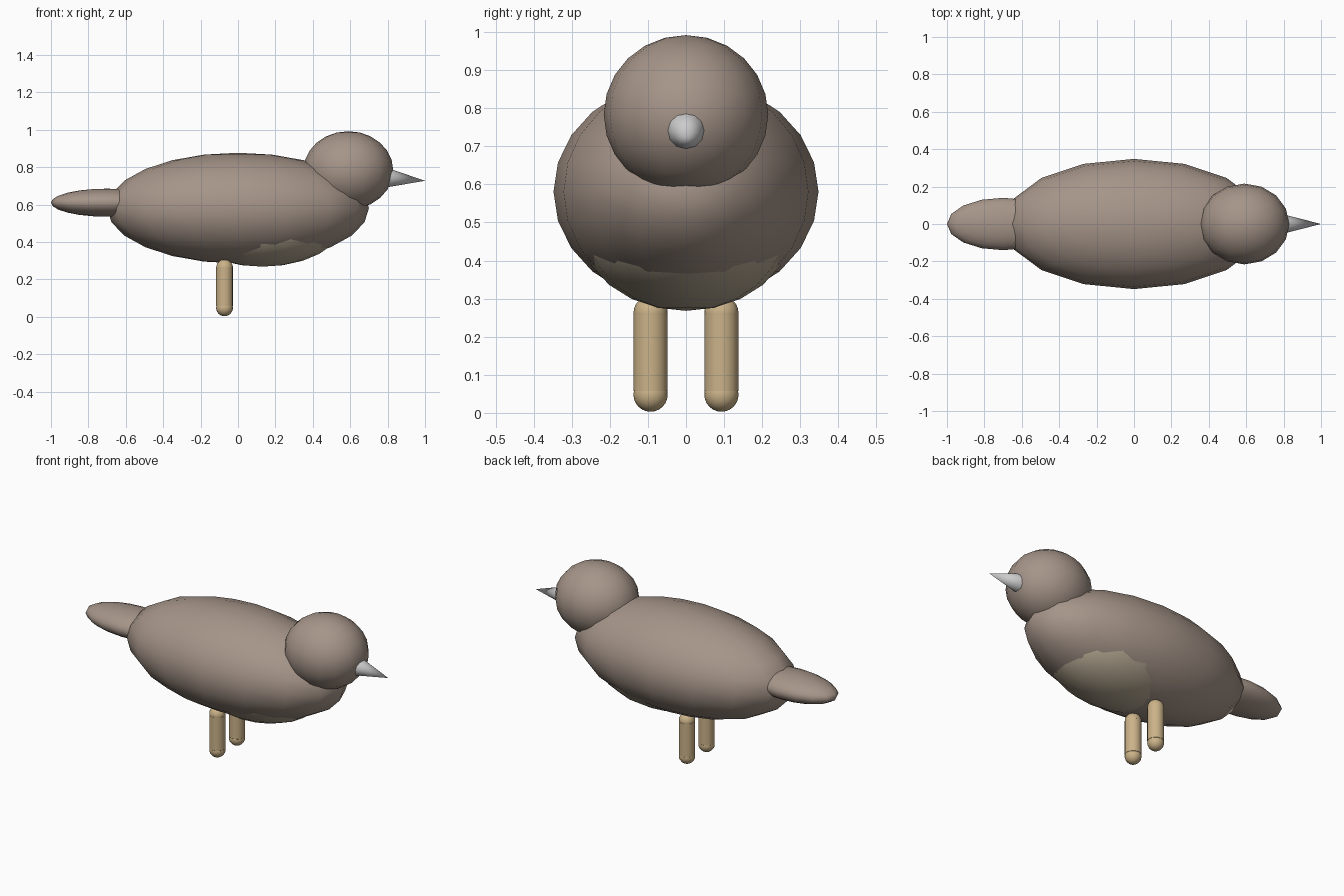
import bpy
from math import radians, pi

if "Cube" in bpy.data.objects:
    bpy.data.objects.remove(bpy.data.objects["Cube"])


def paint(name, rgb):
    m = bpy.data.materials.new(name)
    m.diffuse_color = (*rgb, 1)
    m.use_nodes = True
    m.node_tree.nodes["Principled BSDF"].inputs["Base Color"].default_value = m.diffuse_color
    return m


brown = paint("brown_plumage", (0.38, 0.30, 0.25))
buff = paint("buff_belly", (0.45, 0.38, 0.28))
tan = paint("tan_legs", (0.60, 0.45, 0.25))


def finish(name, mat=None, angle=40):
    ob = bpy.context.object
    ob.name = name
    if mat:
        ob.data.materials.append(mat)
    bpy.ops.object.transform_apply(location=False, rotation=True, scale=True)
    bpy.ops.object.shade_smooth_by_angle(angle=radians(angle))
    return ob


def ellipsoid(name, centre, radii, mat, tilt=0, segments=16, rings=12):
    bpy.ops.mesh.primitive_uv_sphere_add(segments=segments, ring_count=rings,
                                         radius=1, location=centre)
    ob = bpy.context.object
    ob.scale = radii
    ob.rotation_euler = (0, tilt, 0)
    return finish(name, mat, 60)


# Plumage masses
ellipsoid("body", (0, 0, 0.581), (0.70, 0.348, 0.296), brown)
ellipsoid("belly", (0.13, 0, 0.50), (0.43, 0.285, 0.232), buff)
ellipsoid("head", (0.59, 0, 0.783), (0.24, 0.216, 0.209), brown)
ellipsoid("tail", (-0.70, 0, 0.610), (0.30, 0.14, 0.075), brown)

# Beak: cone pointing forward and slightly down
bpy.ops.mesh.primitive_cone_add(vertices=12, radius1=0.051, radius2=0, depth=0.20,
                                location=(0.90, 0, 0.735),
                                rotation=(0, pi / 2 + 0.08, 0))
finish("beak")

# Legs: rounded rods with a ball at each end
R = 0.045
for side, y in (("right", -0.093), ("left", 0.093)):
    bpy.ops.mesh.primitive_cylinder_add(vertices=16, radius=R, depth=0.22,
                                        location=(-0.072, y, 0.158))
    leg = finish(side + "_leg", tan)
    bevel = leg.modifiers.new("soft_ends", "BEVEL")
    bevel.width = 0.01
    bevel.segments = 1
    bevel.limit_method = "ANGLE"
    bevel.angle_limit = radians(60)
    for part, z in (("foot", 0.048), ("hip", 0.262)):
        ellipsoid(f"{side}_{part}", (-0.072, y, z), (R, R, R), tan)
